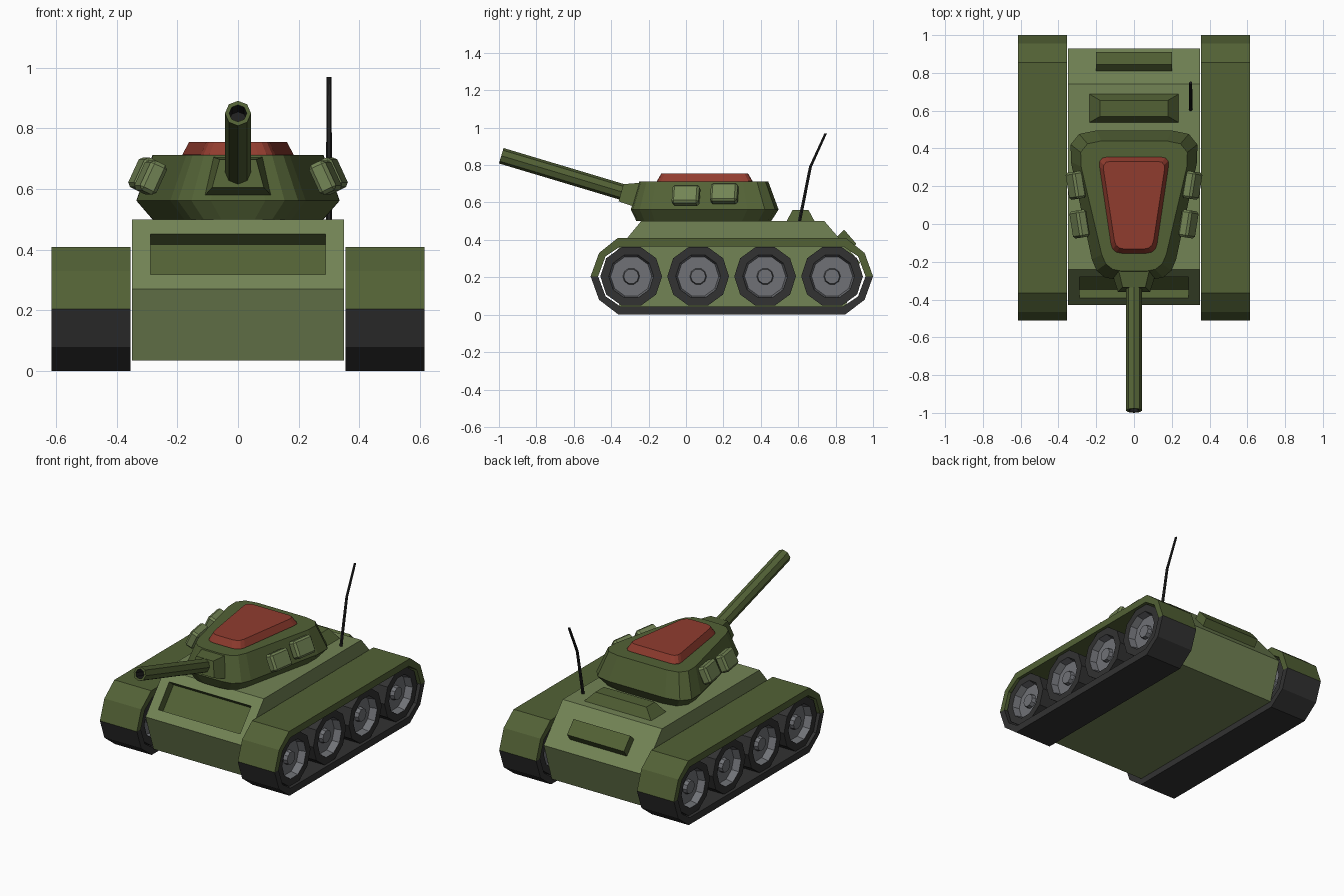
import bpy, bmesh
from math import sin, cos, pi, radians
from mathutils import Vector, Matrix, Euler

if "Cube" in bpy.data.objects:
    bpy.data.objects.remove(bpy.data.objects["Cube"])


def material(name, *rgb):
    m = bpy.data.materials.new(name)
    m.diffuse_color = (*rgb, 1)
    m.use_nodes = True
    m.node_tree.nodes["Principled BSDF"].inputs["Base Color"].default_value = m.diffuse_color
    return m


LIGHT = material("light_green", .17, .23, .09)
DARK = material("dark_green", .085, .12, .036)
RED = material("red", .28, .045, .028)
GREY = material("grey", .16, .165, .18)
RUBBER = material("rubber", .032, .032, .032)
BLACK = material("black", .014, .014, .014)
X, Y, Z = Vector((1, 0, 0)), Vector((0, 1, 0)), Vector((0, 0, 1))


def finish(bm, name, mats, mirror=False, bevel=0):
    bmesh.ops.recalc_face_normals(bm, faces=bm.faces)
    me = bpy.data.meshes.new(name)
    bm.to_mesh(me)
    bm.free()
    for m in mats:
        me.materials.append(m)
    ob = bpy.data.objects.new(name, me)
    bpy.context.collection.objects.link(ob)
    if bevel:
        b = ob.modifiers.new("bevel", 'BEVEL')
        b.width, b.segments = bevel, 1
    if mirror:
        ob.modifiers.new("mirror", 'MIRROR')
    return ob


def loft(rings, seg_mats=None):
    """Skin equal-length rings and cap both ends; seg_mats gives a slot per segment."""
    bm = bmesh.new()
    vs = [[bm.verts.new(p) for p in r] for r in rings]
    n, s = len(vs[0]), seg_mats or [0] * (len(vs) - 1)
    for a, b, k in zip(vs, vs[1:], s):
        for i in range(n):
            f = bm.faces.new((a[i], a[(i + 1) % n], b[(i + 1) % n], b[i]))
            f.material_index = k
    bm.faces.new(vs[0][::-1]).material_index = s[0]
    bm.faces.new(vs[-1]).material_index = s[-1]
    return bm


def circle(c, r, n, u, v):
    return [Vector(c) + r * (u * cos(2 * pi * i / n) + v * sin(2 * pi * i / n)) for i in range(n)]


def rect(hx0, hx1, a, b):
    """Four corners: half width hx0 at point a (y,z), hx1 at point b (y,z)."""
    return [(-hx0, *a), (hx0, *a), (hx1, *b), (-hx1, *b)]


def outline(back_w, front_w, y0, y1, cut_b, cut_f, z, steps=3):
    """Rounded trapezoid, wider at the back."""
    cs = [Vector(p) for p in ((back_w, y1, z), (-back_w, y1, z), (-front_w, y0, z), (front_w, y0, z))]
    pts = []
    for i, c in enumerate(cs):
        cut = cut_b if i < 2 else cut_f
        a = c + (cs[i - 1] - c).normalized() * cut
        b = c + (cs[(i + 1) % 4] - c).normalized() * cut
        for k in range(steps + 1):
            t = k / steps
            pts.append(a * (1 - t) ** 2 + c * 2 * t * (1 - t) + b * t * t)
    return pts


# Hull with a recessed front panel
profile = [(-.35, .035), (-.43, .27), (-.24, .5), (.74, .5), (.93, .28), (.85, .035)]
bm = loft([[(x, y, z) for y, z in profile] for x in (-.35, .35)])
bmesh.ops.recalc_face_normals(bm, faces=bm.faces)
glacis = next(f for f in bm.faces if f.normal.y < -.5 and f.normal.z > .5)
bmesh.ops.inset_region(bm, faces=[glacis], thickness=.062, use_even_offset=True)
walls = bmesh.ops.inset_region(bm, faces=[glacis], thickness=.0005, depth=-.055)["faces"]
for f in walls + [glacis]:
    f.material_index = 1
finish(bm, "hull", [LIGHT, DARK])

# Engine deck cover and rear plate box
finish(loft([rect(.24, .24, (.535, .495), (.69, .495)),
             rect(.18, .18, (.57, .56), (.655, .56))]), "engine_cover", [DARK])
finish(loft([rect(.2, .2, (.80, .41), (.87, .325)),
             rect(.2, .2, (.845, .455), (.91, .38))]), "rear_box", [DARK])


# Tracks: green fender on top, rubber belt below
def band(name, path, mat):
    rings = []
    for (yo, zo), (yi, zi) in path:
        rings.append([(.355, .245 + yo, zo), (.615, .245 + yo, zo),
                      (.615, .245 + yi, zi), (.355, .245 + yi, zi)])
    finish(loft(rings), name, [mat], mirror=True)


def both_ends(half):
    return half + [((-o[0], o[1]), (-i[0], i[1])) for o, i in half[::-1]]


band("fender", both_ends([((-.755, .205), (-.715, .205)), ((-.71, .33), (-.675, .312)),
                          ((-.61, .41), (-.595, .366))]), DARK)
band("track_belt", both_ends([((-.755, .205), (-.715, .205)), ((-.71, .08), (-.675, .098)),
                              ((-.605, 0), (-.595, .044))]), RUBBER)

# Road wheels
wheel = [(.39, .04), (.415, .045), (.415, .11), (.37, .12), (.37, .165),
         (.60, .165), (.60, .12), (.555, .11), (.555, .045), (.58, .04)]
for i in range(4):
    rings = [circle((x, -.293 + i * .358, .205), r, 10, Y, Z) for x, r in wheel]
    finish(loft(rings, [1, 1, 1, 0, 0, 0, 1, 1, 1]), f"wheel_{i + 1}", [RUBBER, GREY], mirror=True)

# Turret and roof hatch
finish(loft([outline(.315, .155, -.265, .455, .16, .10, .5),
             outline(.37, .20, -.295, .495, .17, .11, .562),
             outline(.312, .15, -.25, .44, .14, .09, .712)]), "turret", [DARK])
finish(loft([outline(.19, .115, -.155, .355, .05, .05, .70),
             outline(.19, .115, -.155, .355, .05, .05, .715),
             outline(.168, .097, -.132, .332, .045, .045, .755)]), "roof_hatch", [RED])

# Side boxes on the turret
for name, loc in (("front", (.288, 0, .638)), ("rear", (.308, .205, .648))):
    bm = bmesh.new()
    m = Matrix.LocRotScale(Vector(loc), Euler((0, radians(-25), radians(-9))), Vector((.06, .145, .108)))
    bmesh.ops.create_cube(bm, size=1, matrix=m)
    finish(bm, f"side_box_{name}", [LIGHT], mirror=True, bevel=.012)

# Mantlet and hollow barrel
finish(loft([rect(.115, .08, (-.23, .565), (-.20, .71)),
             rect(.115, .08, (-.265, .573), (-.25, .705)),
             rect(.085, .06, (-.36, .606), (-.335, .698))]), "mantlet", [DARK])
tip, root = Vector((0, -.9875, .85)), Vector((0, -.30, .644))
axis = (tip - root).normalized()
side = X.cross(axis)
finish(loft([circle(c, r, 8, X, side) for c, r in
             ((root, .043), (tip, .043), (tip, .029), (tip - axis * .08, .029))], [0, 0, 1]),
       "barrel", [DARK, BLACK])

# Bent antenna
finish(loft([circle((.3, y, z), r, 6, X, Y) for y, z, r in
             ((.605, .49, .01), (.665, .79, .009), (.747, .97, .008))]), "antenna", [BLACK])
